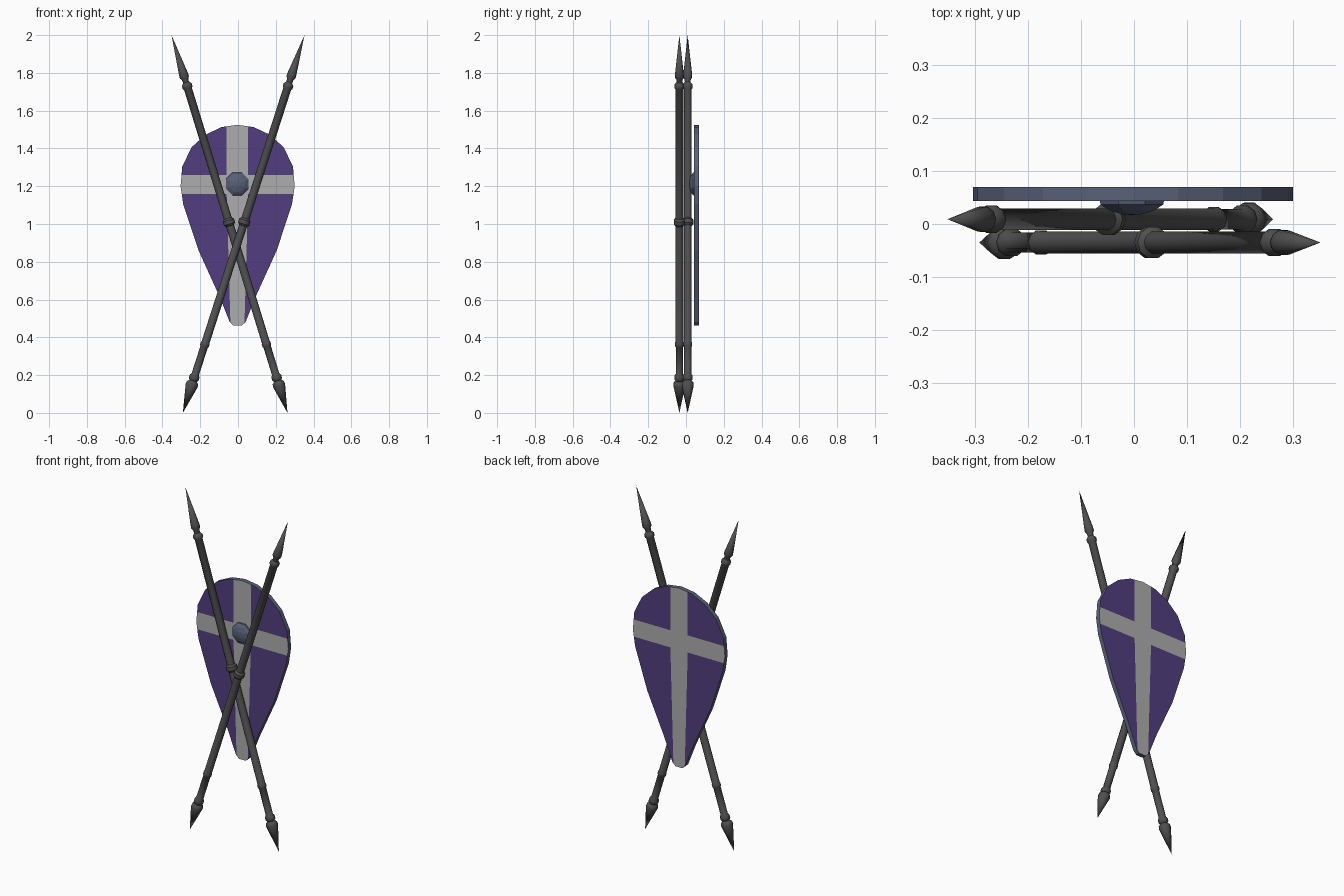
import bpy
import bmesh
import math
from mathutils import Vector

cube = bpy.data.objects.get("Cube")
if cube:
    bpy.data.objects.remove(cube, do_unlink=True)


def material(name, rgb):
    mat = bpy.data.materials.new(name)
    mat.use_nodes = True
    colour = (*rgb, 1)
    mat.diffuse_color = colour
    mat.node_tree.nodes["Principled BSDF"].inputs["Base Color"].default_value = colour
    return mat


purple = material("purple paint", (0.085, 0.048, 0.21))
pale = material("pale grey paint", (0.42, 0.42, 0.42))
slate = material("slate metal", (0.1, 0.12, 0.19))
iron = material("dark iron", (0.08, 0.08, 0.08))


def add_object(name, bm, mats):
    mesh = bpy.data.meshes.new(name)
    bm.to_mesh(mesh)
    bm.free()
    for mat in mats:
        mesh.materials.append(mat)
    obj = bpy.data.objects.new(name, mesh)
    bpy.context.collection.objects.link(obj)
    return obj


def lathe(name, profile, start, end, sides, mat):
    """Turn (fraction along the axis, radius) pairs around the start-end axis."""
    start, end = Vector(start), Vector(end)
    axis = end - start
    side = Vector((0, 1, 0)) if abs(axis.y) < abs(axis.z) else Vector((0, 0, 1))
    up = axis.cross(side).normalized()
    bm = bmesh.new()
    rings = []
    for t, radius in profile:
        centre = start + axis * t
        if radius == 0:
            rings.append([bm.verts.new(centre)] * sides)
            continue
        angles = [math.tau * (i + 0.5) / sides for i in range(sides)]
        rings.append([bm.verts.new(centre + radius * (side * math.cos(a) + up * math.sin(a)))
                      for a in angles])
    for low, high in zip(rings, rings[1:]):
        for i in range(sides):
            j = (i + 1) % sides
            corners = dict.fromkeys((low[i], low[j], high[j], high[i]))
            bm.faces.new(list(corners))
    if len(set(rings[0])) > 1:
        bm.faces.new(rings[0])
    bmesh.ops.recalc_face_normals(bm, faces=bm.faces)
    return add_object(name, bm, [mat])


# Shield outline, right half from top to bottom, then mirrored
half = [(0.085, 1.513), (0.17, 1.473), (0.243, 1.407), (0.293, 1.305), (0.302, 1.2),
        (0.288, 1.105), (0.207, 0.86), (0.095, 0.614), (0.042, 0.481), (0.022, 0.462)]
outline = [(0, 1.525)] + half + [(-x, z) for x, z in reversed(half)]
BAND_LOW, BAND_HIGH, BAND_HALF, TAPER = 1.158, 1.26, 0.057, 0.029
SHIELD_Y = 0.0565

bm = bmesh.new()
bm.faces.new([bm.verts.new((x - 0.002, SHIELD_Y, z)) for x, z in outline])


def cut(point, normal, faces):
    parts = set(faces)
    for f in faces:
        parts.update(f.edges, f.verts)
    bmesh.ops.bisect_plane(bm, geom=list(parts), plane_co=point, plane_no=normal, dist=1e-5)


# Cross cuts: level arms, a straight upper arm and a tapering lower arm
for z in (BAND_LOW, BAND_HIGH):
    cut((0, 0, z), (0, 0, 1), bm.faces[:])
for sign in (-1, 1):
    for below in (True, False):
        faces = [f for f in bm.faces
                 if (f.calc_center_median().z < BAND_LOW) == below]
        slope = -sign * TAPER if below else 0
        cut((sign * BAND_HALF - 0.003, 0, BAND_LOW), (1, 0, slope), faces)

for f in bm.faces:
    c = f.calc_center_bounds()
    level = BAND_LOW < c.z < BAND_HIGH
    f.material_index = 1 if level or abs(c.x) < 0.03 else 0

shield = add_object("shield_board", bm, [purple, pale, slate])
rim = shield.modifiers.new("thickness", 'SOLIDIFY')
rim.thickness = 0.026
rim.offset = 0
rim.material_offset_rim = 2

# Faceted boss on the front of the shield
boss = [(0, 0.066), (0.3, 0.064), (0.7, 0.045), (0.95, 0.02), (1, 0)]
lathe("shield_boss", boss, (-0.004, 0.045, 1.212), (-0.004, 0.017, 1.212), 8, slate)

# Spear profile from butt spike to head: (height, radius)
profile = [(0, 0), (0.145, 0.033), (0.16, 0.031), (0.17, 0.02), (0.178, 0.027),
           (0.195, 0.027), (0.205, 0.02), (0.35, 0.02), (0.355, 0.024), (0.37, 0.024),
           (0.375, 0.0215), (0.99, 0.0215), (1.0, 0.031), (1.02, 0.031), (1.03, 0.0215),
           (1.715, 0.0215), (1.722, 0.027), (1.737, 0.027), (1.75, 0.016), (1.765, 0.017),
           (1.778, 0.025), (1.795, 0.024), (2, 0)]
spear = [(z / 2, r) for z, r in profile]
spears = [
    lathe("front_spear", spear, (-0.292, -0.035, 0), (0.352, -0.035, 2), 10, iron),
    lathe("rear_spear", spear, (0.262, 0.009, 0), (-0.352, 0.009, 2), 10, iron),
]

bpy.ops.object.select_all(action='DESELECT')
for obj in spears:
    obj.select_set(True)
bpy.context.view_layer.objects.active = spears[0]
bpy.ops.object.shade_smooth_by_angle(angle=math.radians(40))
